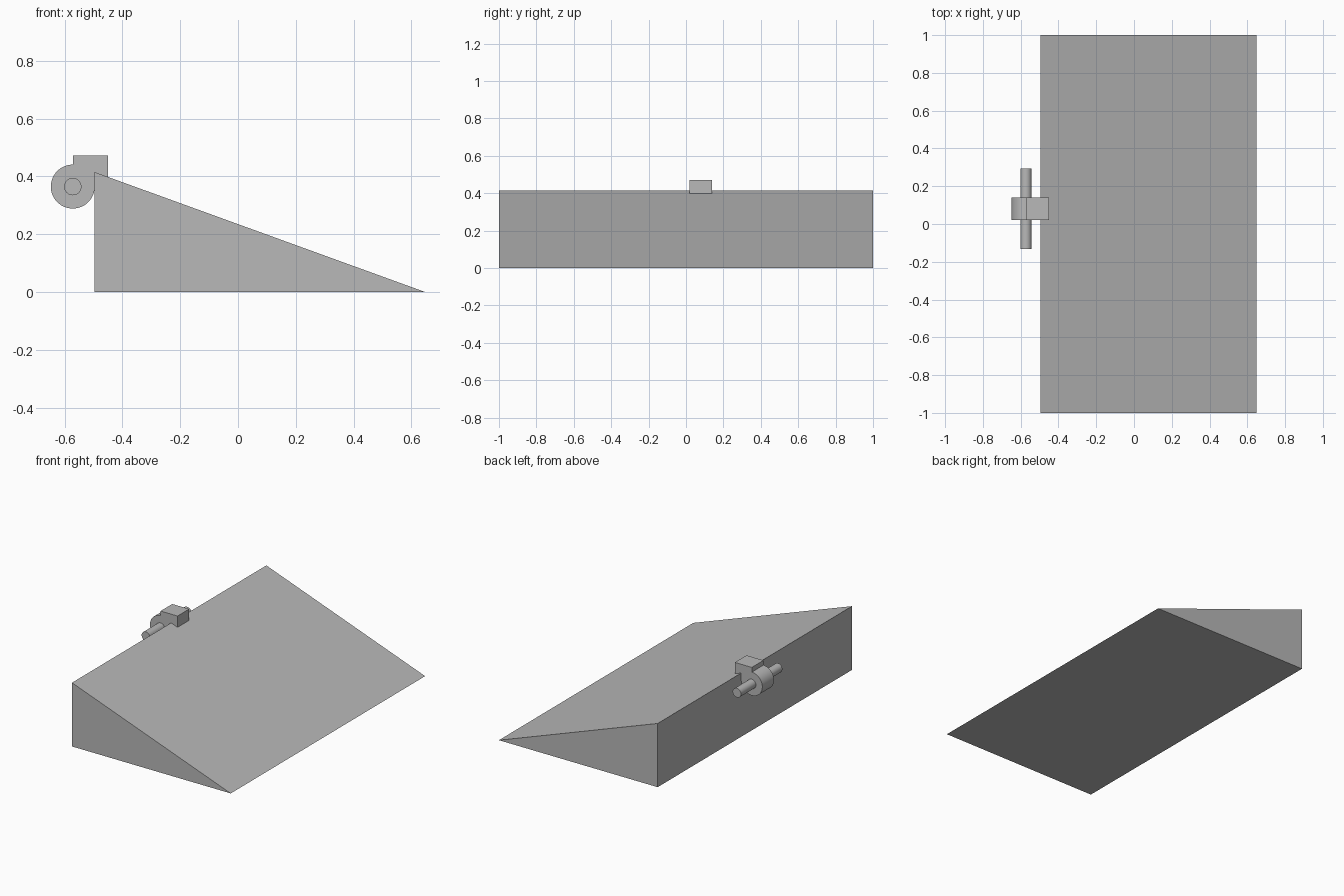
import bpy
import bmesh
import math

cube = bpy.data.objects.get("Cube")
if cube:
    bpy.data.objects.remove(cube, do_unlink=True)

grey = bpy.data.materials.new("plain grey")
grey.use_nodes = True
colour = (0.48, 0.48, 0.48, 1)
grey.diffuse_color = colour
grey.node_tree.nodes["Principled BSDF"].inputs["Base Color"].default_value = colour


def extrude_profile(name, profile, y0, y1):
    """Extrude an (x, z) outline along y."""
    bm = bmesh.new()
    face = bm.faces.new([bm.verts.new((x, y0, z)) for x, z in profile])
    result = bmesh.ops.extrude_face_region(bm, geom=[face])
    moved = [v for v in result["geom"] if isinstance(v, bmesh.types.BMVert)]
    bmesh.ops.translate(bm, verts=moved, vec=(0, y1 - y0, 0))
    bmesh.ops.recalc_face_normals(bm, faces=bm.faces)
    mesh = bpy.data.meshes.new(name)
    bm.to_mesh(mesh)
    bm.free()
    mesh.materials.append(grey)
    obj = bpy.data.objects.new(name, mesh)
    bpy.context.collection.objects.link(obj)
    bpy.ops.object.select_all(action="DESELECT")
    obj.select_set(True)
    bpy.context.view_layer.objects.active = obj
    bpy.ops.object.shade_smooth_by_angle(angle=math.radians(30))
    return obj


def arc(cx, cz, radius, start, end, steps):
    angles = [math.radians(start + (end - start) * i / steps) for i in range(steps + 1)]
    return [(cx + radius * math.cos(a), cz + radius * math.sin(a)) for a in angles]


hub_x, hub_z, hub_r = -0.572, 0.365, 0.076
wall_x, toe_x = -0.496, 0.648

# Sloping wedge body
extrude_profile("wedge_body", [(wall_x, 0), (toe_x, 0), (wall_x, 0.415)], -1, 1)

# Round hinge barrel with its square clip over the top edge
clip = arc(hub_x, hub_z, hub_r, 90, 360, 48)
clip += [(-0.45, hub_z), (-0.45, 0.472), (hub_x, 0.472)]
extrude_profile("hinge_clip", clip, 0.02, 0.14)

# Pin through the barrel
extrude_profile("hinge_pin", arc(hub_x, hub_z, 0.03, 0, 360, 40)[:-1], -0.132, 0.294)
